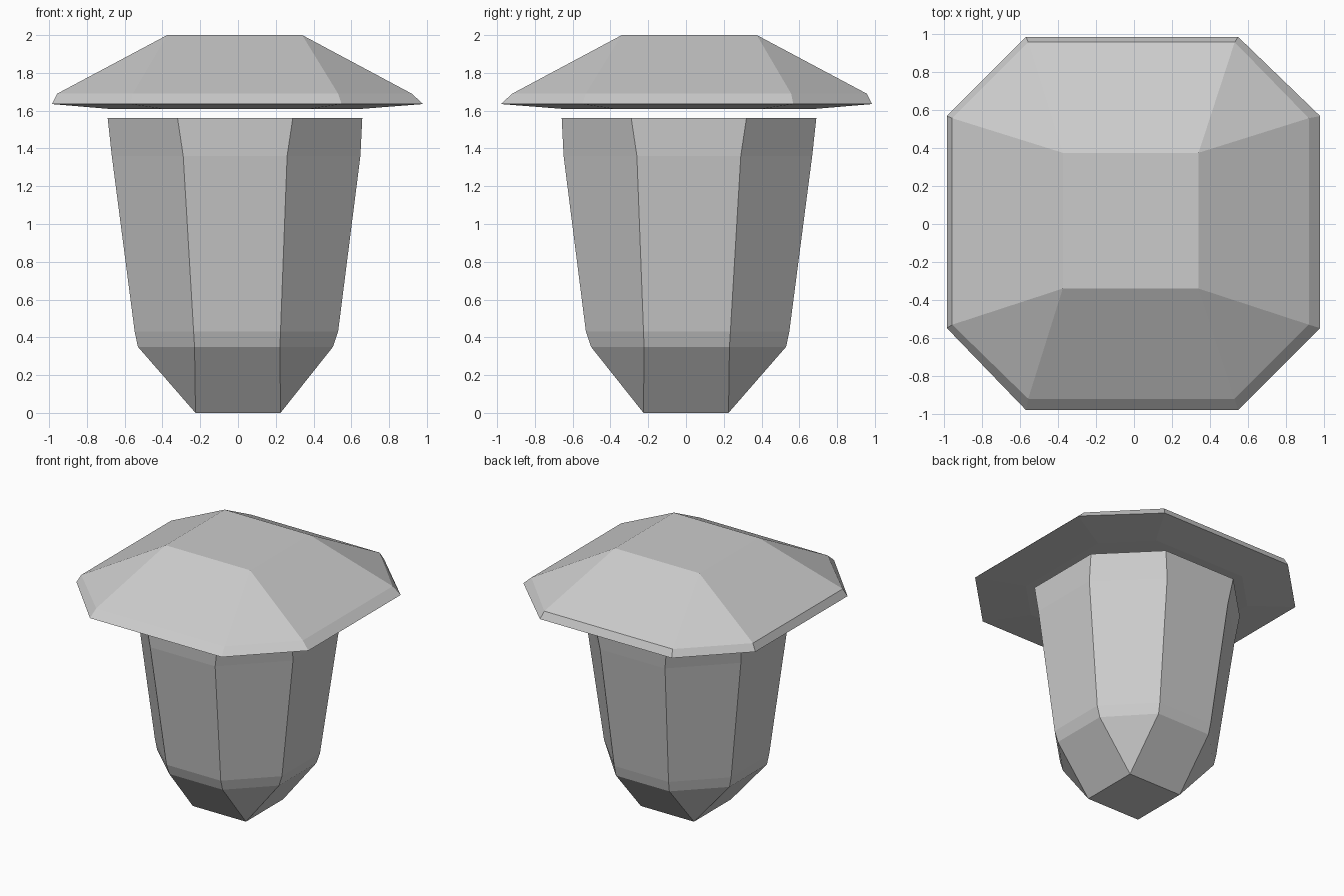
import bpy, bmesh

if "Cube" in bpy.data.objects:
    bpy.data.objects.remove(bpy.data.objects["Cube"])


def ring(z, a, b, ca, cb):
    # Eight-sided ring: x spans -a..b, y spans -b..a; ca, cb are the side-edge ends
    return [(-ca, -b, z), (cb, -b, z), (b, -cb, z), (b, ca, z),
            (cb, a, z), (-ca, a, z), (-a, ca, z), (-a, -cb, z)]


def loft(name, profile):
    # Stack the rings from bottom to top, bridge them and cap both ends
    bm = bmesh.new()
    rings = [[bm.verts.new(p) for p in ring(*row)] for row in profile]
    for low, high in zip(rings, rings[1:]):
        for i in range(8):
            j = (i + 1) % 8
            bm.faces.new((low[i], low[j], high[j], high[i]))
    bm.faces.new(rings[0][::-1])
    bm.faces.new(rings[-1])
    # Square ends have doubled corners, which merge into triangles here
    bmesh.ops.remove_doubles(bm, verts=bm.verts, dist=0.001)
    bmesh.ops.recalc_face_normals(bm, faces=bm.faces)
    mesh = bpy.data.meshes.new(name)
    bm.to_mesh(mesh)
    bm.free()
    obj = bpy.data.objects.new(name, mesh)
    bpy.context.collection.objects.link(obj)
    return obj


# Tapered body: square foot widening to an octagonal top
loft("body", [
    (0.00, 0.225, 0.225, 0.225, 0.225),
    (0.35, 0.53, 0.503, 0.23, 0.222),
    (0.43, 0.547, 0.53, 0.235, 0.225),
    (1.36, 0.668, 0.648, 0.29, 0.26),
    (1.56, 0.69, 0.658, 0.32, 0.29),
])

# Floating cap: shallow underside, bevelled rim, slopes up to a square top
loft("cap", [
    (1.61, 0.69, 0.66, 0.40, 0.38),
    (1.635, 0.985, 0.98, 0.568, 0.548),
    (1.69, 0.957, 0.92, 0.557, 0.53),
    (2.00, 0.375, 0.34, 0.375, 0.34),
])
